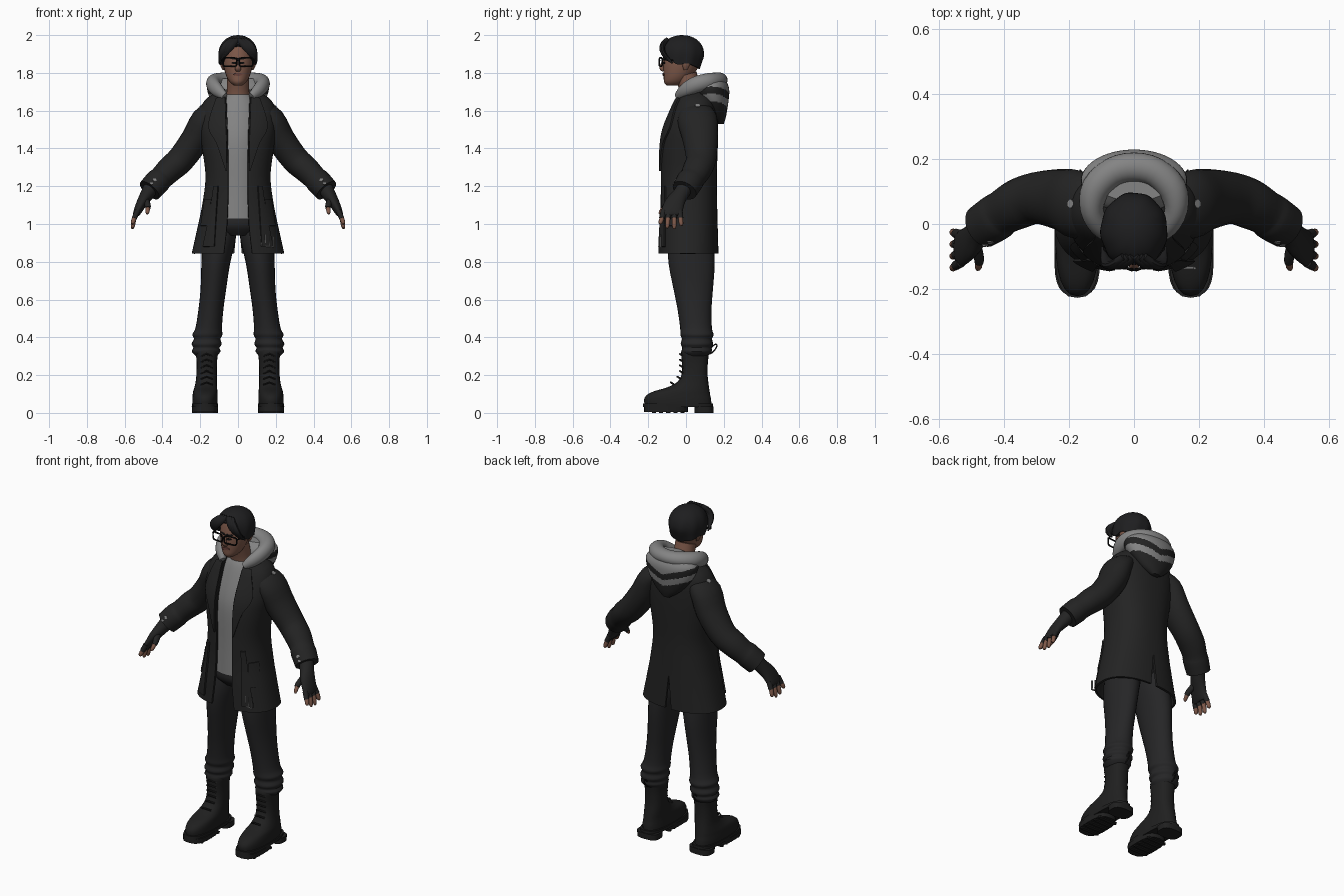
import bpy, bmesh
from math import sin, cos, pi, asin, radians
from mathutils import Vector
from mathutils.bvhtree import BVHTree

if "Cube" in bpy.data.objects:
    bpy.data.objects.remove(bpy.data.objects["Cube"])
made = []


def colour(name, r, g, b):
    m = bpy.data.materials.new(name)
    m.use_nodes = True
    m.diffuse_color = (r, g, b, 1)
    m.node_tree.nodes["Principled BSDF"].inputs["Base Color"].default_value = (r, g, b, 1)
    return m


coat_black = colour("coat_black", .017, .017, .017)
trouser_black = colour("trouser_black", .019, .019, .02)
boot_black = colour("boot_black", .014, .014, .014)
hair_black = colour("hair_black", .013, .013, .014)
frame_black = colour("frame_black", .004, .004, .004)
cloth_grey = colour("cloth_grey", .23, .23, .23)
skin = colour("skin", .21, .1, .068)
lip = colour("lip", .15, .058, .045)


def mesh(name, verts, faces, mat):
    bm = bmesh.new()
    vs = [bm.verts.new(v) for v in verts]
    for f in faces:
        bm.faces.new([vs[i] for i in f])
    bmesh.ops.remove_doubles(bm, verts=bm.verts, dist=1e-5)
    bmesh.ops.recalc_face_normals(bm, faces=bm.faces)
    return finish(name, bm, mat)


def finish(name, bm, mat):
    me = bpy.data.meshes.new(name)
    bm.to_mesh(me)
    bm.free()
    me.materials.append(mat)
    ob = bpy.data.objects.new(name, me)
    bpy.context.collection.objects.link(ob)
    made.append(ob)
    return ob


def bake(ob):
    bpy.ops.object.select_all(action='DESELECT')
    ob.select_set(True)
    bpy.context.view_layer.objects.active = ob
    bpy.ops.object.convert(target='MESH')


def solidify(ob, t, offset=-1):
    mod = ob.modifiers.new("thickness", 'SOLIDIFY')
    mod.thickness, mod.offset = t, offset
    bake(ob)


def resample(rows, k):
    """Smooth curve through rows of numbers."""
    p = [Vector(r) for r in rows]
    out = []
    for i in range(len(p) - 1):
        a, b, c, d = p[max(i - 1, 0)], p[i], p[i + 1], p[min(i + 2, len(p) - 1)]
        for j in range(k):
            t = j / k
            out.append(b + (c - a) * (t / 2) + (a * 2 - b * 5 + c * 4 - d) * (t * t / 2)
                       + (b * 3 - a - c * 3 + d) * (t ** 3 / 2))
    return out + [p[-1]]


def power(v, p):
    return abs(v) ** p * (1 if v > 0 else -1)


def grid_faces(rows, cols, wrap=False):
    return [(i * cols + j, i * cols + (j + 1) % cols, (i + 1) * cols + (j + 1) % cols, (i + 1) * cols + j)
            for i in range(rows - 1) for j in range(cols if wrap else cols - 1)]


def loft(name, rows, mat, s=1, flat=False, p=1, k=3, n=24, ref=(0, 1, 0)):
    """Tube through rows of x, y, z, radius along ref, radius across."""
    rows = resample(rows, k)
    c = [Vector((r[0] * s, r[1], r[2])) for r in rows]
    verts = []
    for i, r in enumerate(rows):
        t = Vector((0, 0, 1)) if flat else (c[min(i + 1, len(c) - 1)] - c[max(i - 1, 0)]).normalized()
        u = Vector(ref)
        u = (u - t * u.dot(t)).normalized()
        v = t.cross(u)
        for j in range(n):
            a = 2 * pi * j / n
            verts.append(c[i] + u * (r[3] * power(cos(a), p)) + v * (r[4] * power(sin(a), p)))
    m = len(rows)
    caps = [tuple(range(n)), tuple(range((m - 1) * n, m * n))]
    return mesh(name, verts, grid_faces(m, n, True) + caps, mat)


def stack(name, rows, mat, s=1, **kw):
    """Level rings given as height, x, front y, back y, half width."""
    return loft(name, [(x, (f + b) / 2, z, (b - f) / 2, w) for z, x, f, b, w in rows], mat, s, True, **kw)


def wire(name, pts, r, mat, closed=False):
    cu = bpy.data.curves.new(name, 'CURVE')
    cu.dimensions, cu.bevel_depth, cu.bevel_resolution = '3D', r, 1
    sp = cu.splines.new('POLY')
    sp.points.add(len(pts) - 1)
    for q, co in zip(sp.points, pts):
        q.co = (*co, 1)
    sp.use_cyclic_u = closed
    cu.materials.append(mat)
    ob = bpy.data.objects.new(name, cu)
    bpy.context.collection.objects.link(ob)
    made.append(ob)
    bake(ob)


def tree(ob):
    return BVHTree.FromPolygons([v.co for v in ob.data.vertices], [tuple(f.vertices) for f in ob.data.polygons])


def patch(name, bvh, at, w, h, mat, sides=10):
    """Thin plate lying on the surface nearest to a point."""
    loc, normal, _, _ = bvh.find_nearest(Vector(at))
    bm = bmesh.new()
    bmesh.ops.create_cone(bm, cap_ends=True, segments=sides, radius1=1, radius2=1, depth=1)
    ob = finish(name, bm, mat)
    ob.rotation_euler = normal.to_track_quat('Z', 'Y').to_euler()
    ob.location, ob.scale = loc, (w, h, .006)


def drape(name, bvh, left, right, s, mat, lift):
    """Cloth strip between two x, z edges, laid over the front of a surface."""
    le, ri = resample(left, 6), resample(right, 6)
    verts = []
    for a, b in zip(le, ri):
        for j in range(7):
            x, z = a.lerp(b, j / 6)
            hit = bvh.ray_cast(Vector((x * s, -1, z)), Vector((0, 1, 0)))[0]
            if hit is None or hit.y > 0:
                hit = bvh.find_nearest(Vector((x * s, -.14, z)))[0]
            verts.append(hit + Vector((0, -lift, 0)))
    solidify(mesh(name, verts, grid_faces(len(le), 7), mat), .01, 0)


# Coat: open half shell with a back vent, mirrored
coat_rows = resample([(.845, .245, -.15, .172, .075), (.98, .215, -.145, .168, .06), (1.1, .19, -.138, .165, .054),
                      (1.25, .172, -.137, .163, .052), (1.4, .19, -.135, .168, .054), (1.5, .203, -.12, .17, .056),
                      (1.6, .2, -.08, .167, .06), (1.655, .175, -.055, .155, .062), (1.69, .13, -.03, .13, .065),
                      (1.715, .085, 0, .1, .07)], 4)
verts, cols, boxy = [], 28, .85
for z, w, f, b, gap in coat_rows:
    vent = max(0, (1.05 - z) * .1)
    a0, a1 = asin((gap / w) ** (1 / boxy)), pi - asin((vent / w) ** (1 / boxy))
    for j in range(cols):
        a = a0 + (a1 - a0) * j / (cols - 1)
        verts.append((w * abs(sin(a)) ** boxy, (f + b) / 2 - (b - f) / 2 * power(cos(a), boxy), z))
coat = mesh("coat_body", verts, grid_faces(len(coat_rows), cols), coat_black)
coat.modifiers.new("mirror", 'MIRROR')
solidify(coat, .012)
coat_tree = tree(coat)

# Shirt and trouser waist under the coat
stack("shirt", [(1.03, 0, -.118, .1, .145), (1.2, 0, -.115, .1, .13), (1.4, 0, -.115, .12, .14), (1.5, 0, -.1, .12, .14),
                (1.6, 0, -.068, .12, .12), (1.66, 0, -.045, .1, .09), (1.685, 0, -.03, .085, .066)], cloth_grey)
stack("trouser_waist", [(.94, 0, -.07, .1, .1), (.99, 0, -.112, .13, .165), (1.05, 0, -.11, .12, .155)], trouser_black)

# Head, neck and nose
head = stack("head", [(1.732, 0, -.1, -.03, .02), (1.75, 0, -.116, .0, .043), (1.78, 0, -.118, .03, .061),
                      (1.82, 0, -.12, .06, .073), (1.86, 0, -.119, .08, .08), (1.9, 0, -.114, .085, .08),
                      (1.95, 0, -.1, .07, .068), (1.98, 0, -.06, .03, .03)], skin)
head_tree = tree(head)
loft("neck", [(0, .035, 1.62, .06, .068), (0, .025, 1.7, .056, .06), (0, .0, 1.79, .058, .058)], skin)
loft("nose", [(0, -.112, 1.872, .006, .007), (0, -.126, 1.845, .009, .009), (0, -.128, 1.825, .012, .016),
              (0, -.118, 1.812, .008, .013)], skin, n=12)
patch("mouth", head_tree, (0, -.2, 1.787), .025, .008, lip)

# Hair cap with a parted front edge
edge = resample([(1.95, .0), (1.935, .0), (1.88, .02), (1.845, .05), (1.85, .05), (1.835, .1), (1.825, .2), (1.82, .22)], 6)
turns, steps, verts = 84, 14, []
for i in range(steps + 1):
    for j in range(turns):
        a = 2 * pi * j / turns
        bottom, taper = edge[round(abs(pi - a) / pi * (len(edge) - 1))]
        z = 2 - (2 - bottom) * (i / steps) ** 1.6
        r = max(0, 1 - ((z - 1.89) / .11) ** 2.4) ** .5 if z > 1.89 else 1 - taper * (1.89 - z) / .07
        r *= 1 + .018 * sin(9 * a + 12 * z) * i / steps
        verts.append((.103 * r * sin(a), -.02 + .117 * r * cos(a), z))
solidify(mesh("hair_cap", verts, grid_faces(steps + 1, turns, True), hair_black), .018)

for s, side in ((1, "left"), (-1, "right")):
    # Face details, bangs and glasses
    patch(side + "_eye", head_tree, (s * .036, -.2, 1.857), .014, .006, frame_black)
    patch(side + "_brow", head_tree, (s * .038, -.2, 1.886), .022, .005, hair_black)
    stack(side + "_ear", [(1.815, .076, -.012, .008, .006), (1.845, .084, -.02, .022, .011), (1.87, .084, -.014, .02, .009)],
          skin, s, n=12)
    for i in range(3):
        d = i * .014
        loft(side + "_bang", [(.002 + d, -.1, 1.975, .012, .014), (.035 + d, -.125, 1.945, .014, .02),
                              (.07 + d / 2, -.12, 1.905, .013, .019), (.088 + d / 3, -.1 + d, 1.865 - d / 2, .004, .004)],
             hair_black, s, n=10)
    rim = [(s * (.043 + .036 * power(cos(a), .4)), -.134 + .008 * cos(a), 1.857 + .023 * power(sin(a), .4))
           for a in [2 * pi * j / 24 for j in range(24)]]
    wire(side + "_glasses_rim", rim, .0045, frame_black, True)
    wire(side + "_glasses_arm", [(s * .079, -.128, 1.868), (s * .09, -.09, 1.868), (s * .09, .0, 1.862)], .004, frame_black)

    # Sleeve with a thicker cuff
    sleeve = loft(side + "_sleeve", [(.11, .055, 1.61, .08, .05), (.175, .06, 1.555, .105, .07), (.222, .075, 1.455, .095, .076),
                                     (.3, .08, 1.345, .08, .073), (.36, .06, 1.29, .077, .07), (.405, .035, 1.245, .07, .064),
                                     (.425, .02, 1.225, .073, .068), (.468, -.008, 1.178, .068, .065)], coat_black, s)
    sleeve_tree = tree(sleeve)
    for dx, dz in ((0, 0), (.02, -.018), (.012, .016)):
        patch(side + "_cuff_mark", sleeve_tree, (s * (.435 + dx), -.1, 1.245 + dz), .01, .006, cloth_grey, 6)
    patch(side + "_shoulder_mark", sleeve_tree, (s * .215, .065, 1.67), .014, .012, cloth_grey, 7)
    patch(side + "_chest_stud", coat_tree, (s * .115, -.2, 1.44), .009, .009, cloth_grey, 7)

    # Fingerless glove, fingers and thumb
    loft(side + "_glove", [(.455, .0, 1.2, .042, .042), (.482, -.03, 1.155, .042, .036), (.51, -.06, 1.11, .052, .028),
                           (.535, -.076, 1.06, .056, .02), (.54, -.078, 1.045, .05, .014)], coat_black, s)
    for i, tip in enumerate((1.0, .978, .974, .99)):
        y0, y1 = -.118 + .028 * i, -.138 + .038 * i
        base, mid, end = Vector((.532, y0, 1.07)), Vector((.549, (y0 + y1) / 2, 1.03)), Vector((.56, y1, tip))
        loft(side + "_glove_finger", [(*base, .016, .015), (*mid, .015, .014)], coat_black, s, n=10)
        loft(side + "_fingertip", [(*base, .011, .011), (*mid, .0125, .0125), (*mid.lerp(end, .75), .011, .011),
                                   (*end, .005, .005)], skin, s, n=10)
    loft(side + "_glove_thumb", [(.495, -.05, 1.14, .022, .02), (.478, -.1, 1.1, .018, .016), (.477, -.118, 1.083, .015, .014)],
         coat_black, s, n=12)
    loft(side + "_thumb_tip", [(.477, -.11, 1.09, .012, .012), (.479, -.132, 1.066, .011, .011), (.482, -.14, 1.053, .005, .005)],
         skin, s, n=10)

    # Lapel, pocket flap and hanging strap
    drape(side + "_lapel", coat_tree, [(.068, 1.67), (.064, 1.55), (.06, 1.42), (.058, 1.28)],
          [(.115, 1.665), (.155, 1.52), (.11, 1.42), (.064, 1.28)], s, coat_black, .006)
    drape(side + "_pocket_flap", coat_tree, [(.14, 1.13), (.15, .99)], [(.175, 1.13), (.195, .99)], s, coat_black, .004)
    drape(side + "_strap", coat_tree, [(.105, 1.2), (.115, 1.05), (.125, .88)], [(.128, 1.2), (.15, 1.05), (.185, .88)],
          s, coat_black, .01)

    # Trouser leg gathered at the boot
    loft(side + "_trouser_leg", [(.085, .02, 1.0, .1, .085), (.103, .025, .9, .12, .087), (.118, .03, .79, .122, .076),
                                 (.13, .038, .66, .105, .068), (.143, .045, .55, .09, .066), (.155, .053, .45, .084, .07),
                                 (.162, .058, .415, .088, .08), (.163, .058, .392, .08, .07), (.166, .058, .365, .086, .08),
                                 (.167, .058, .345, .078, .069), (.169, .057, .325, .08, .076), (.167, .055, .3, .06, .056)],
         trouser_black, s, flat=True)

    # Boot upper, sole, heel and tread
    stack(side + "_boot", [(.035, .175, -.217, .135, .066), (.07, .175, -.222, .133, .067), (.095, .174, -.207, .128, .066),
                           (.115, .173, -.168, .125, .064), (.135, .171, -.1, .122, .06), (.165, .168, -.045, .118, .056),
                           (.21, .166, -.022, .114, .054), (.27, .165, -.022, .116, .054), (.32, .165, -.026, .122, .059),
                           (.335, .165, -.02, .118, .054)], boot_black, s, p=.85)
    for part, lo, hi, f, b in (("welt", .03, .05, -.227, .143), ("sole", .006, .034, -.222, .01), ("heel", 0, .034, .045, .146)):
        stack(f"{side}_boot_{part}", [(lo, .175, f, b, .068), (hi, .175, f, b, .07)], boot_black, s, p=.7, k=1)
    for i in range(5):
        y = -.17 + i * .038
        stack(side + "_tread", [(0, .175, y - .011, y + .011, .062), (.01, .175, y - .011, y + .011, .064)],
              boot_black, s, p=.4, k=1, n=12)
    for i in range(6):
        z = .15 + i * .03
        y = -.075 if i == 0 else -.04 if i == 1 else -.027
        wire(side + "_lace", [(s * .135, y + .012, z), (s * .166, y - .006, z + .012), (s * .197, y + .012, z)], .005, boot_black)
    wire(side + "_pull_loop", [(s * .165, .12 + .022 * (1 - cos(a)), .318 + .02 * (1 - cos(a)) + .016 * sin(a))
                               for a in [2 * pi * j / 14 for j in range(14)]], .004, boot_black, True)

wire("glasses_bridge", [(-.01, -.138, 1.865), (0, -.141, 1.868), (.01, -.138, 1.865)], .004, frame_black)

# Strap buckle
buckle_y = coat_tree.ray_cast(Vector((.155, -1, .91)), Vector((0, 1, 0)))[0].y - .018
wire("buckle_frame", [(x, buckle_y, z) for x, z in ((.125, .94), (.125, .885), (.187, .88), (.187, .935))], .005, cloth_grey)
for x in (.146, .166):
    wire("buckle_prong", [(x, buckle_y, .945), (x, buckle_y, .885)], .003, cloth_grey)

# Hood: rolled collar and hanging bag with V-shaped bands
half = [(.07, -.045, 1.675, .02, .016), (.105, -.01, 1.705, .035, .03), (.13, .045, 1.735, .043, .036),
        (.117, .11, 1.752, .045, .045), (.065, .16, 1.76, .042, .045)]
loft("hood_collar", half + [(0, .175, 1.762, .04, .045)] + [(-r[0], *r[1:]) for r in reversed(half)],
     cloth_grey, ref=(0, 0, 1))
bag = stack("hood_bag", [(1.53, 0, .165, .2, .025), (1.57, 0, .12, .212, .08), (1.63, 0, .08, .222, .13), (1.69, 0, .04, .229, .158),
                         (1.73, 0, .04, .225, .16), (1.77, 0, .07, .205, .12)], coat_black, k=10, n=72)
bag.data.materials.append(cloth_grey)
for f in bag.data.polygons:
    v = f.center.z - .3 * abs(f.center.x)
    f.material_index = int(v > 1.68 or 1.605 < v < 1.642)

# Smooth shading with sharp creases kept
bpy.ops.object.select_all(action='DESELECT')
for ob in made:
    ob.select_set(True)
bpy.context.view_layer.objects.active = made[0]
bpy.ops.object.shade_smooth_by_angle(angle=radians(42))
